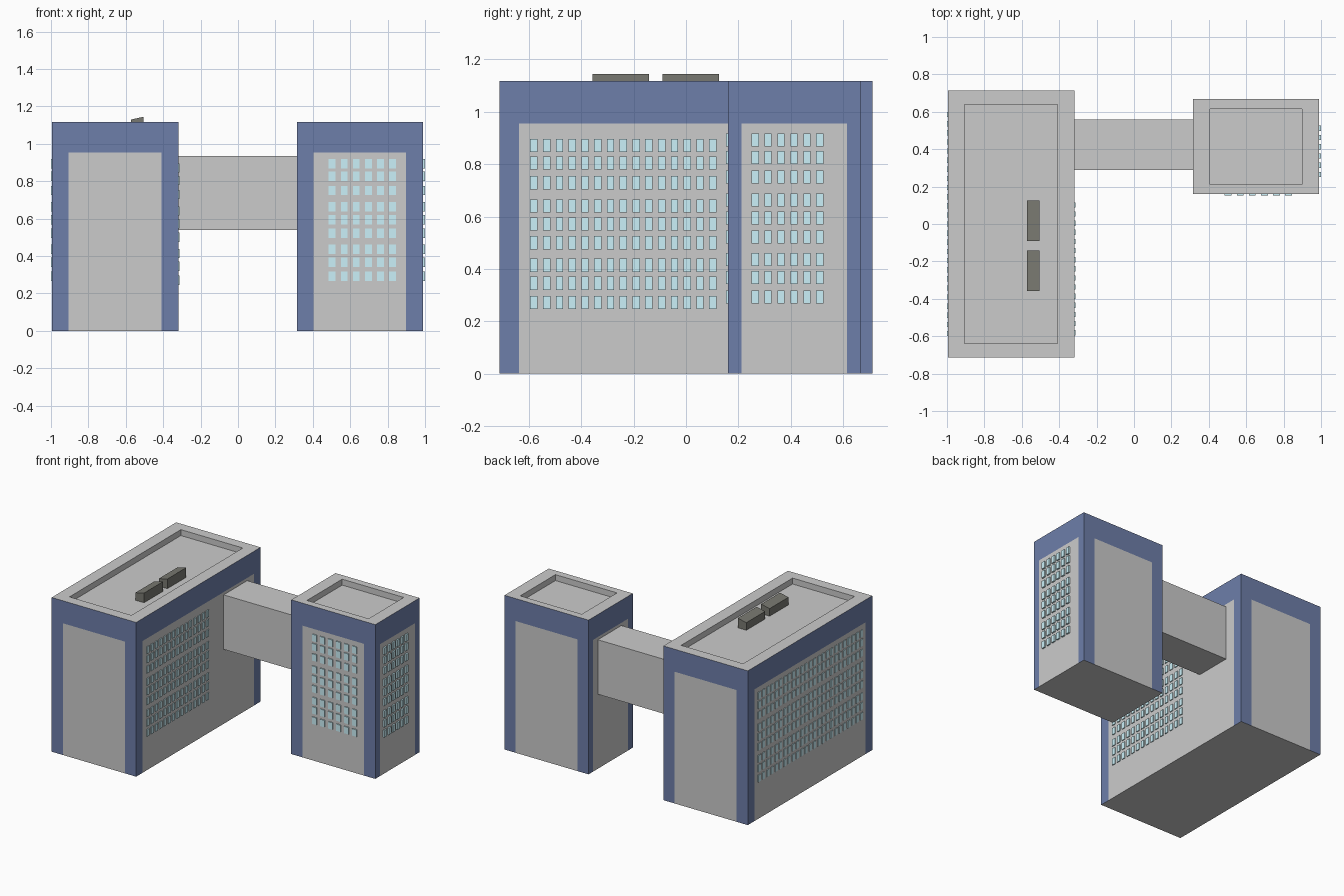
import bpy, bmesh
from mathutils import Vector

if "Cube" in bpy.data.objects:
    bpy.data.objects.remove(bpy.data.objects["Cube"])


def material(name, rgb):
    m = bpy.data.materials.new(name)
    m.diffuse_color = (*rgb, 1)
    m.use_nodes = True
    m.node_tree.nodes["Principled BSDF"].inputs["Base Color"].default_value = m.diffuse_color
    return m


BLUE = material("blue_cladding", (0.155, 0.21, 0.40))
GLASS = material("pale_glass", (0.60, 0.88, 0.95))
DARK = material("dark_metal", (0.19, 0.19, 0.165))


def finish(bm, name, mat=None):
    bmesh.ops.remove_doubles(bm, verts=bm.verts, dist=1e-5)
    bmesh.ops.recalc_face_normals(bm, faces=bm.faces)
    me = bpy.data.meshes.new(name)
    bm.to_mesh(me)
    bm.free()
    if mat:
        me.materials.append(mat)
    ob = bpy.data.objects.new(name, me)
    bpy.context.collection.objects.link(ob)
    return ob


def add_box(bm, lo, hi):
    lo, hi = Vector(lo), Vector(hi)
    vs = bmesh.ops.create_cube(bm, size=1)["verts"]
    for v in vs:
        v.co = (lo + hi) / 2 + v.co * (hi - lo)
    return vs


def face(bm, pts):
    return bm.faces.new([bm.verts.new(p) for p in pts])


def building(name, x0, x1, y0, y1, bx, by, top=1.118, panel=0.955, floor=1.075):
    """Shell with a sunken roof; each wall is a grey panel in a blue U-shaped frame."""
    body, frame = bmesh.new(), bmesh.new()
    c = [Vector(p) for p in ((x0, y0, 0), (x1, y0, 0), (x1, y1, 0), (x0, y1, 0))]
    inner = [Vector(p) for p in ((x0 + bx, y0 + by, 0), (x1 - bx, y0 + by, 0),
                                 (x1 - bx, y1 - by, 0), (x0 + bx, y1 - by, 0))]
    up = lambda p, z: Vector((p.x, p.y, z))
    for i in range(4):
        a, b = c[i], c[(i + 1) % 4]
        d = (b - a).normalized() * (bx if i % 2 == 0 else by)
        p, q = a + d, b - d
        face(body, (p, q, up(q, panel), up(p, panel)))
        face(frame, (a, p, up(p, panel), up(a, panel)))
        face(frame, (q, b, up(b, panel), up(q, panel)))
        face(frame, (up(a, panel), up(p, panel), up(q, panel),
                     up(b, panel), up(b, top), up(a, top)))
        # parapet rim and its inner wall
        m, n = inner[i], inner[(i + 1) % 4]
        face(body, (up(a, top), up(b, top), up(n, top), up(m, top)))
        face(body, (up(n, top), up(m, top), up(m, floor), up(n, floor)))
    face(body, [up(p, floor) for p in inner])
    face(body, c[::-1])
    ob = finish(body, name + "_walls_and_roof")
    finish(frame, name + "_frame", BLUE)
    return ob


def windows(name, axis, wall, depth, first, step, count, width, rows, h=0.05):
    """Grid of thin panes on a wall; axis is the wall normal (0 = x, 1 = y)."""
    bm = bmesh.new()
    for z in rows:
        for i in range(count):
            u = first + i * step
            lo, hi = [0, 0, z - h / 2], [0, 0, z + h / 2]
            lo[axis], hi[axis] = sorted((wall - depth * 0.3, wall + depth))
            lo[1 - axis], hi[1 - axis] = u - width / 2, u + width / 2
            add_box(bm, lo, hi)
    finish(bm, name, GLASS)


# Two blocks
building("long_block", -0.995, -0.318, -0.713, 0.713, 0.09, 0.075)
building("tower", 0.315, 0.989, 0.16, 0.667, 0.09, 0.052)

# Connecting bridge
bm = bmesh.new()
add_box(bm, (-0.32, 0.29, 0.54), (0.317, 0.56, 0.935))
finish(bm, "bridge")

# Window grids: three storey groups of three rows
rows = [0.893, 0.826, 0.751, 0.663, 0.594, 0.522, 0.436, 0.367, 0.293]
low_rows = [z - 0.022 for z in rows]
windows("long_block_inner_windows", 0, -0.318, 0.006, -0.581, 0.0488, 15, 0.028, low_rows)
windows("long_block_outer_windows", 0, -0.995, -0.005, -0.586, 0.0488, 25, 0.028, rows)
windows("tower_side_windows", 0, 0.989, 0.011, 0.264, 0.0495, 6, 0.028, rows)
windows("tower_front_windows", 1, 0.16, -0.007, 0.503, 0.0647, 6, 0.036, rows)

# Rooftop units with sloping tops
for i, y in enumerate((-0.357, -0.09)):
    bm = bmesh.new()
    for v in add_box(bm, (-0.572, y, 1.075), (-0.504, y + 0.216, 1.145)):
        if v.co.z > 1.1 and v.co.x < -0.54:
            v.co.z = 1.13
    finish(bm, f"roof_unit_{i + 1}", DARK)
